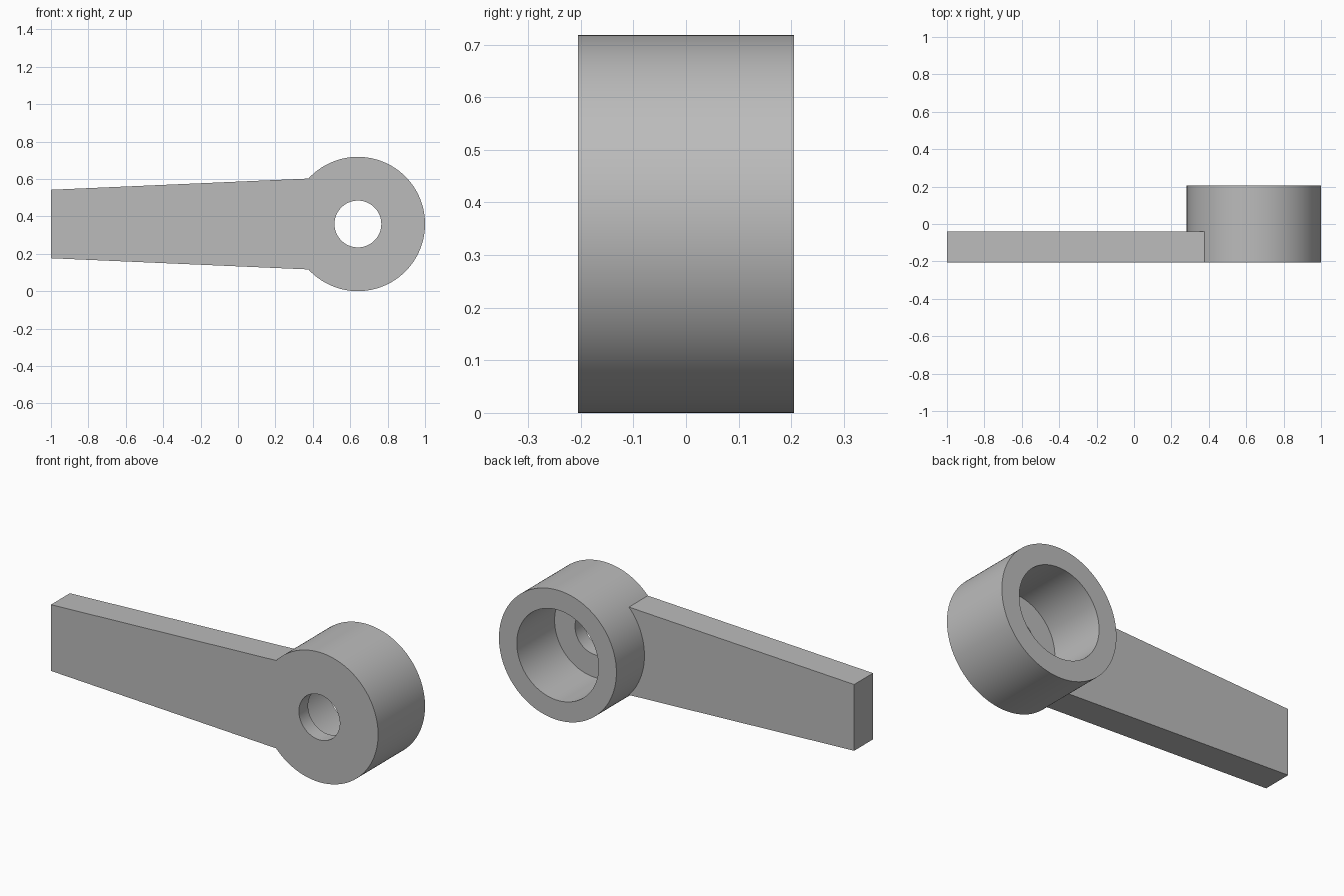
import bpy
import bmesh
from math import radians
from mathutils import Matrix, Vector

cube = bpy.data.objects.get("Cube")
if cube:
    bpy.data.objects.remove(cube, do_unlink=True)

FRONT, BACK = -0.205, 0.205
HUB_X, AXIS_Z = 0.641, 0.359

grey = bpy.data.materials.new("plain grey")
grey.use_nodes = True
grey.diffuse_color = (0.5, 0.5, 0.5, 1)
grey.node_tree.nodes["Principled BSDF"].inputs["Base Color"].default_value = (0.5, 0.5, 0.5, 1)


def make_object(name, bm):
    bmesh.ops.recalc_face_normals(bm, faces=bm.faces)
    mesh = bpy.data.meshes.new(name)
    bm.to_mesh(mesh)
    bm.free()
    mesh.materials.append(grey)
    obj = bpy.data.objects.new(name, mesh)
    bpy.context.collection.objects.link(obj)
    return obj


def make_cylinder(name, radius, y0, y1, segments=128):
    bm = bmesh.new()
    place = Matrix.Translation((HUB_X, (y0 + y1) / 2, AXIS_Z)) @ Matrix.Rotation(radians(90), 4, "X")
    bmesh.ops.create_cone(bm, cap_ends=True, segments=segments, radius1=radius,
                          radius2=radius, depth=y1 - y0, matrix=place)
    return make_object(name, bm)


def combine(target, other, operation):
    mod = target.modifiers.new(other.name, "BOOLEAN")
    mod.operation = operation
    mod.solver = "EXACT"
    mod.object = other
    bpy.context.view_layer.objects.active = target
    bpy.ops.object.modifier_apply(modifier=mod.name)
    bpy.data.objects.remove(other, do_unlink=True)


# Tapered flat arm, flush with the front of the hub
bm = bmesh.new()
outline = [(-1, -0.183), (0.38, -0.243), (0.38, 0.243), (-1, 0.183)]
face = bm.faces.new([bm.verts.new((x, FRONT, AXIS_Z + z)) for x, z in outline])
side = bmesh.ops.extrude_face_region(bm, geom=[face])
bmesh.ops.translate(bm, vec=Vector((0, 0.165, 0)),
                    verts=[v for v in side["geom"] if isinstance(v, bmesh.types.BMVert)])
arm = make_object("arm", bm)

# Round hub joined to the arm, with a wide bore behind a small front hole
lever = make_cylinder("lever_arm_with_hub", 0.359, FRONT, BACK)
combine(lever, arm, "UNION")
combine(lever, make_cylinder("wide_bore", 0.25, -0.125, BACK + 0.1), "DIFFERENCE")
combine(lever, make_cylinder("small_hole", 0.125, FRONT - 0.1, 0), "DIFFERENCE")

# Merge flush faces, then smooth only the round walls
bm = bmesh.new()
bm.from_mesh(lever.data)
bmesh.ops.dissolve_limit(bm, angle_limit=radians(0.5), verts=bm.verts, edges=bm.edges)
bm.to_mesh(lever.data)
bm.free()
bpy.ops.object.select_all(action="DESELECT")
lever.select_set(True)
bpy.context.view_layer.objects.active = lever
bpy.ops.object.shade_smooth_by_angle(angle=radians(30))
